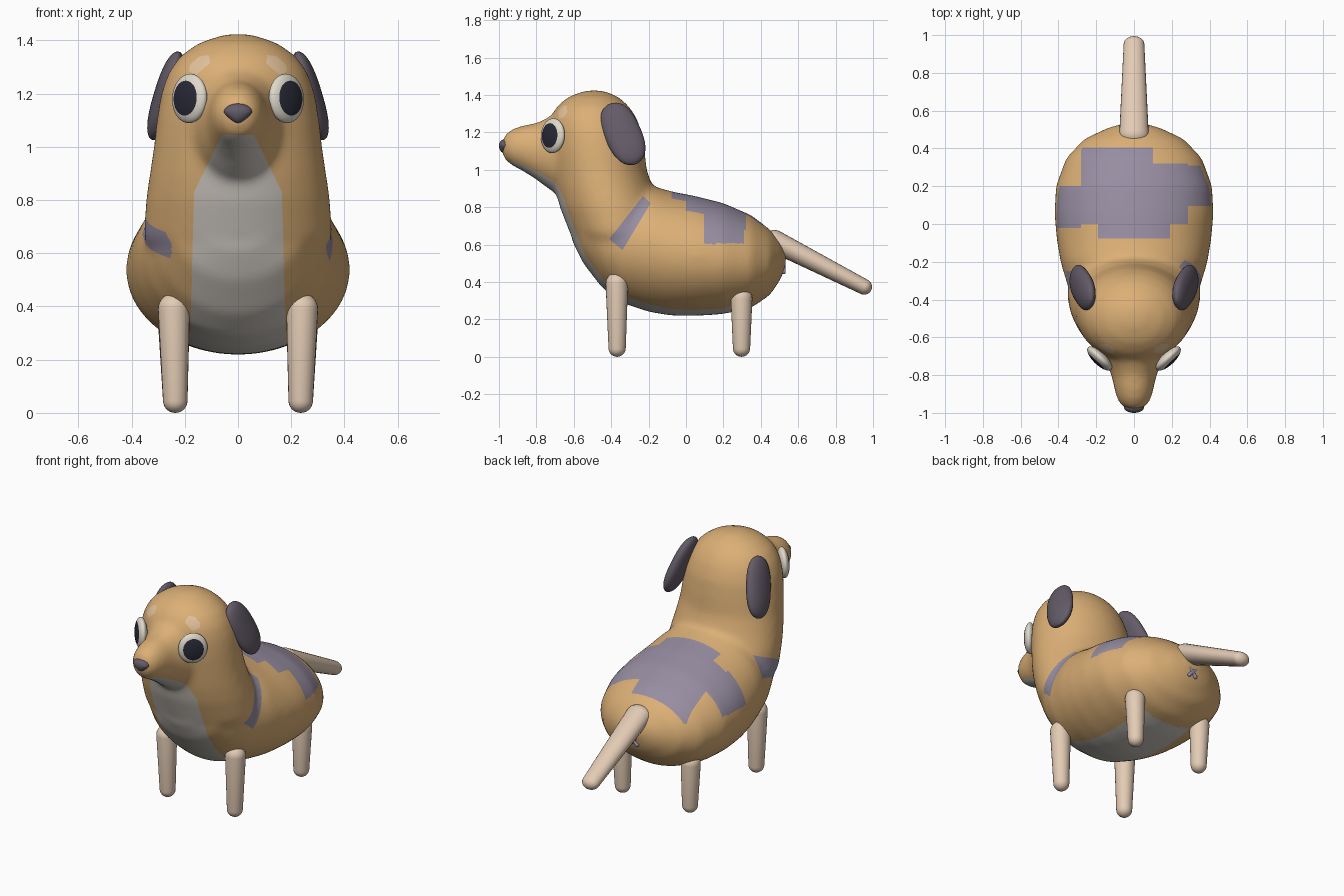
import bpy, bmesh, math
from mathutils import Vector as V

if "Cube" in bpy.data.objects:
    bpy.data.objects.remove(bpy.data.objects["Cube"])


def mat(name, *rgb):
    m = bpy.data.materials.new(name)
    m.diffuse_color = (*rgb, 1)
    m.use_nodes = True
    m.node_tree.nodes["Principled BSDF"].inputs["Base Color"].default_value = m.diffuse_color
    return m


TAN = mat("tan coat", .71, .43, .18)
BELLY = mat("pale belly", .61, .57, .52)
PATCH = mat("mauve patch", .31, .27, .36)
BROW = mat("light brow", .77, .54, .33)
LIMB = mat("pinkish limb", .77, .60, .46)
DARK = mat("dark ear", .127, .107, .141)
WHITE = mat("eye white", .74, .69, .60)
PUPIL = mat("pupil", .022, .022, .038)


def loft(bm, rings, n=32):
    """Skin a list of (centre, half-axis, half-axis) ellipses."""
    loops = []
    for c, u, w in rings:
        loops.append([bm.verts.new(c + u * math.cos(2 * math.pi * i / n) + w * math.sin(2 * math.pi * i / n))
                      for i in range(n)])
    faces = [bm.faces.new(loops[0][::-1]), bm.faces.new(loops[-1])]
    for a, b in zip(loops, loops[1:]):
        for i in range(n):
            j = (i + 1) % n
            faces.append(bm.faces.new((a[i], a[j], b[j], b[i])))
    bmesh.ops.recalc_face_normals(bm, faces=faces)


def finish(name, bm, *mats):
    me = bpy.data.meshes.new(name)
    bm.to_mesh(me)
    bm.free()
    for m in mats:
        me.materials.append(m)
    me.shade_smooth()
    ob = bpy.data.objects.new(name, me)
    bpy.context.collection.objects.link(ob)
    return ob


def capsule(name, p0, p1, r0, r1, m, wide=1.0):
    """Tapered round-ended rod; wide stretches it along its side axis."""
    p0, p1 = V(p0), V(p1)
    d = (p1 - p0).normalized()
    u = V((0, 1, 0)).cross(d) if abs(d.y) < .5 else V((1, 0, 0))
    if u.length < .01:
        u = V((1, 0, 0))
    u.normalize()
    w = d.cross(u)
    angs = [.04 + (math.pi / 2 - .04) * k / 7 for k in range(8)]
    rings = [(p0 + d * r0 * (1 - math.cos(a)), r0 * math.sin(a)) for a in angs]
    rings += [(p1 - d * r1 * (1 - math.cos(a)), r1 * math.sin(a)) for a in reversed(angs)]
    bm = bmesh.new()
    loft(bm, [(c, u * r * wide, w * r) for c, r in rings], 24)
    return finish(name, bm, m)


# Body: torso, neck with head, and muzzle lofts fused into one smooth skin
torso = [(.535, .5, .56, .05), (.51, .42, .61, .14), (.45, .33, .68, .265), (.35, .262, .757, .36),
         (.2, .228, .822, .415), (.05, .218, .86, .422), (-.08, .22, .885, .41), (-.2, .24, .92, .39),
         (-.35, .29, .9, .345), (-.45, .37, .9, .305), (-.55, .5, .88, .24), (-.61, .62, .8, .12)]
neck = [(.42, -.46, -.1, .24), (.66, -.62, -.1, .355), (.8, -.675, -.13, .347), (.9, -.70, -.175, .332),
        (1.0, -.715, -.21, .317), (1.1, -.73, -.22, .306), (1.2, -.735, -.235, .29), (1.28, -.725, -.265, .262),
        (1.34, -.69, -.305, .22), (1.39, -.63, -.36, .15), (1.424, -.54, -.44, .05)]
muzzle = [(-.6, .84, 1.32, .2), (-.72, .885, 1.29, .155), (-.8, .945, 1.25, .12), (-.87, .99, 1.24, .106),
          (-.93, 1.02, 1.22, .09), (-.97, 1.05, 1.19, .062), (-.985, 1.09, 1.15, .025)]
X, Y, Z = V((1, 0, 0)), V((0, 1, 0)), V((0, 0, 1))
bm = bmesh.new()
for table in (torso, muzzle):
    loft(bm, [(V((0, y, (a + b) / 2)), X * rx, Z * (b - a) / 2) for y, a, b, rx in table], 48)
loft(bm, [(V((0, (a + b) / 2, z)), X * rx, Y * (b - a) / 2) for z, a, b, rx in neck], 48)
rough = finish("body_rough", bm)
md = rough.modifiers.new("fuse", 'REMESH')
md.mode, md.voxel_size = 'VOXEL', .014
md = rough.modifiers.new("relax", 'SMOOTH')
md.factor, md.iterations = .5, 30
me = bpy.data.meshes.new_from_object(rough.evaluated_get(bpy.context.evaluated_depsgraph_get()))
bpy.data.objects.remove(rough)
bm = bmesh.new()
bm.from_mesh(me)


def paint(a, b, poly, index, cond):
    """Cut a convex anticlockwise outline, seen along one axis, into the skin and colour it."""
    bm.normal_update()
    lo = [min(p[k] for p in poly) - .03 for k in (0, 1)]
    hi = [max(p[k] for p in poly) + .03 for k in (0, 1)]

    def near(f):
        c = f.calc_center_median()
        return lo[0] < c[a] < hi[0] and lo[1] < c[b] < hi[1] and cond(c, f.normal)

    planes = []
    for p, q in zip(poly, poly[1:] + poly[:1]):
        co, no = V((0, 0, 0)), V((0, 0, 0))
        co[a], co[b] = p
        no[a], no[b] = q[1] - p[1], p[0] - q[0]
        planes.append((co, no.normalized()))
    for co, no in planes:
        fs = [f for f in bm.faces if near(f)]
        geom = fs + list({e for f in fs for e in f.edges}) + list({v for f in fs for v in f.verts})
        bmesh.ops.bisect_plane(bm, geom=geom, dist=.001, plane_co=co, plane_no=no)
    bm.normal_update()
    for f in bm.faces:
        if near(f):
            c = f.calc_center_median()
            if all((c - co).dot(no) <= 0 for co, no in planes):
                f.material_index = index


for f in bm.faces:
    f.material_index = 0
# Pale chest and belly
paint(0, 2, [(-.185, .1), (.185, .1), (.165, .83), (.06, 1.045), (-.06, 1.045), (-.165, .83)], 1,
      lambda c, n: c.y < .28 and n.y < .3 and n.z < .1)
# Stepped saddle on the back
for x0, x1, y0, y1 in ((-.19, .19, -.077, .01), (-.28, .1, .0, .405), (.1, .285, .0, .32),
                       (.28, .44, .095, .31), (-.44, -.28, -.02, .2)):
    paint(0, 1, [(x0, y0), (x1, y0), (x1, y1), (x0, y1)], 2, lambda c, n: c.z > .605 and n.z > 0)
# Shoulder bands
paint(1, 2, [(-.41, .63), (-.34, .57), (-.19, .82), (-.23, .86)], 2, lambda c, n: c.x > .15)
paint(1, 2, [(-.53, .57), (-.25, .67), (-.25, .80), (-.53, .68)], 2, lambda c, n: c.x < -.25)
# Brows
for s in (1, -1):
    brow = [(.185, 1.285), (.18, 1.31), (.145, 1.34), (.11, 1.345), (.105, 1.315), (.155, 1.272)]
    paint(0, 2, [(x * s, z) for x, z in brow][::s], 3, lambda c, n: n.y < 0 and c.y < -.5)
finish("body", bm, TAN, BELLY, PATCH, BROW)

# Legs, tail and the small cross below it
for s, side in ((1, "right"), (-1, "left")):
    capsule("front_leg_" + side, (s * .235, -.368, 0), (s * .242, -.37, .45), .046, .06, LIMB)
    capsule("rear_leg_" + side, (s * .235, .297, 0), (s * .242, .297, .37), .046, .058, LIMB)
    capsule("rear_cross_" + side, (-s * .03, .522, .445), (s * .03, .522, .51), .011, .011, PATCH)
capsule("tail", (0, .42, .645), (0, .99, .355), .06, .042, LIMB, 1.3)

# Ears: flattened pads hanging along the head
for s, side in ((1, "right"), (-1, "left")):
    L = V((.09 * s, .13, -.3)).normalized()
    N = V((.95 * s, .02, .28))
    N = (N - L * N.dot(L)).normalized()
    W = N.cross(L)
    rings = []
    for k in range(25):
        t = -math.cos(math.pi * (k + .15) / 24.3)
        r = max(.02, (1 - abs(t) ** 2.5)) ** (1 / 2.3)
        rings.append((V((.272 * s, -.337, 1.192)) + L * t * .18, W * r * .098, N * r * .045))
    bm = bmesh.new()
    loft(bm, rings)
    finish("ear_" + side, bm, DARK)

# Eyes: flattened spheres facing outward, pupil coloured around the pole
for s, side in ((1, "right"), (-1, "left")):
    bm = bmesh.new()
    bmesh.ops.create_uvsphere(bm, u_segments=40, v_segments=32, radius=1)
    for f in bm.faces:
        c = f.calc_center_median()
        f.material_index = int(c.z > 0 and math.hypot(c.x, c.y) < .69)
    N = V((.69 * s, -.72, .05)).normalized()
    U = Z.cross(N).normalized()
    W = N.cross(U)
    for v in bm.verts:
        x, y, z = v.co
        v.co = V((.182 * s, -.712, 1.182)) + U * x * .085 + W * y * .093 + N * z * .034
    finish("eye_" + side, bm, WHITE, PUPIL)

# Nose: ellipsoid narrowing to the bottom
bm = bmesh.new()
bmesh.ops.create_uvsphere(bm, u_segments=32, v_segments=20, radius=1)
for v in bm.verts:
    x, y, z = v.co
    v.co = V((x * .053 * (1 if z > 0 else 1 + .45 * z), -.97 + y * .03, 1.13 + z * (.033 if z > 0 else .042)))
finish("nose", bm, DARK)
